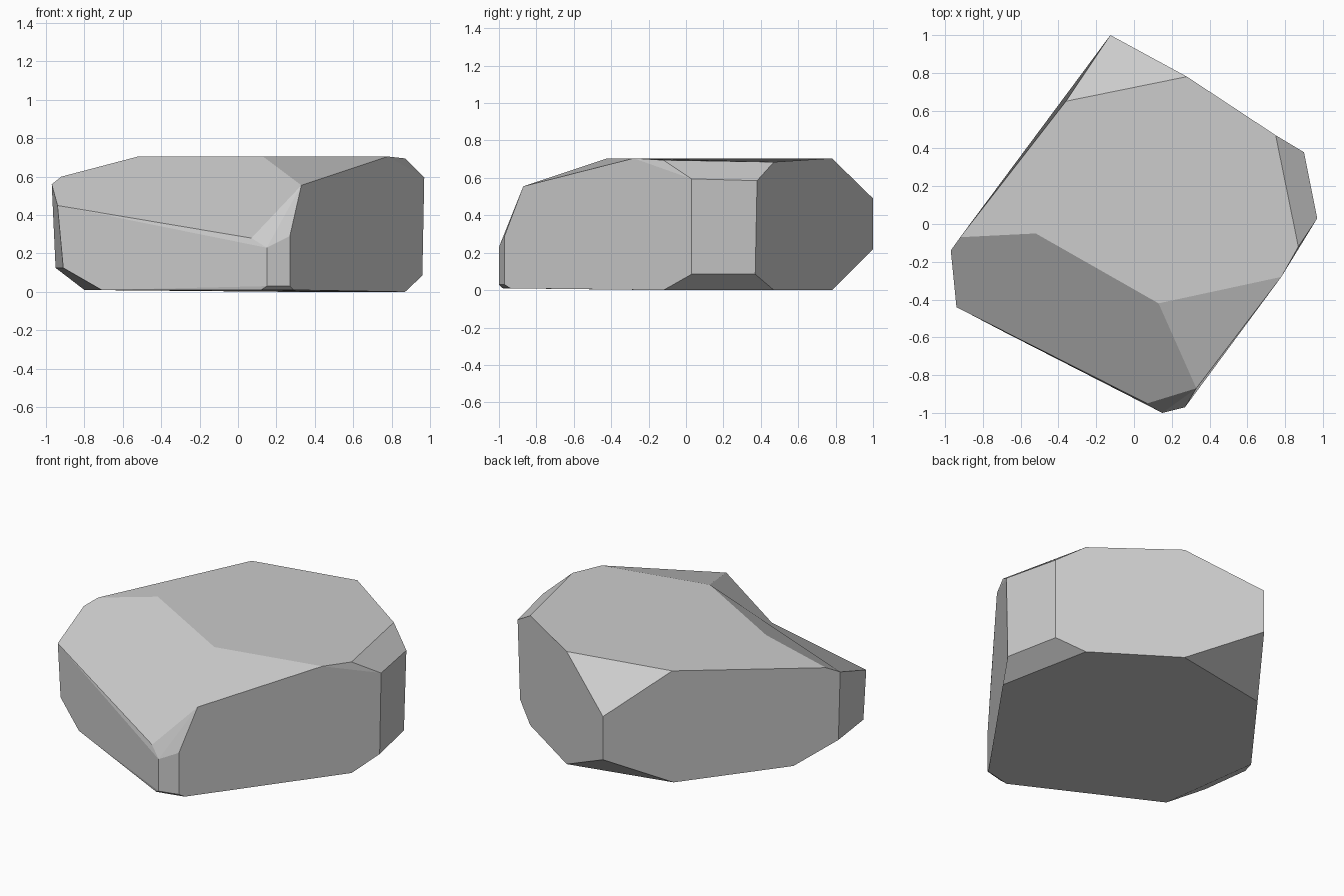
import bpy
import bmesh
import math

# Remove the default cube only
default_cube = bpy.data.objects.get("Cube")
if default_cube:
    bpy.data.objects.remove(default_cube, do_unlink=True)


def make_material(name, colour):
    material = bpy.data.materials.new(name)
    material.use_nodes = True
    material.diffuse_color = colour
    shader = material.node_tree.nodes.get("Principled BSDF")
    shader.inputs["Base Color"].default_value = colour
    return material


def merge_facet(mesh, corners):
    """Join the hull triangles spanning only these corners into one broad facet."""
    group = set(corners)
    faces = [f for f in mesh.faces if all(v in group for v in f.verts)]
    if len(faces) > 1:
        bmesh.ops.dissolve_faces(mesh, faces=faces, use_verts=False)


# Corners of the stone, grouped by area
ridge = [(-.52, -.05, .705), (.13, -.42, .705), (-.92, -.07, .6)]
slope_foot = [(-.97, -.14, .56), (-.94, -.44, .45), (.07, -.95, .28), (.33, -.87, .555)]
crown = [(.78, -.28, .705), (.87, -.12, .695), (.75, .47, .685),
         (.28, .78, .705), (-.36, .65, .705), (-.6, .3, .69)]
front_tip = [(.15, -1, .23), (.27, -.97, .29), (.29, -.94, .34),
             (.15, -1, .03), (.27, -.97, .03)]
side_panel = [(.97, .03, .595), (.9, .38, .585), (.96, .03, .085), (.89, .37, .085)]
back_tip = [(-.125, 1, .49), (-.125, 1, .22)]
left_end = [(-.95, -.15, .125), (-.91, -.455, .125)]
underside = [(-.8, .08, .01), (-.71, -.56, .01), (.12, -.98, .01), (.29, -.94, .01),
             (.87, -.12, 0), (.75, .47, 0), (.28, .78, 0), (-.37, .65, .01)]

# Wrap the corners in a convex shell
shell = bmesh.new()
areas = [[shell.verts.new(point) for point in area]
         for area in (ridge, slope_foot, crown, front_tip,
                      side_panel, back_tip, left_end, underside)]
bmesh.ops.convex_hull(shell, input=shell.verts[:])

# Broad chipped facets: front slope, top and underside
ridge_corners, foot_corners, crown_corners = areas[:3]
merge_facet(shell, ridge_corners + foot_corners)
merge_facet(shell, ridge_corners + crown_corners)
merge_facet(shell, areas[-1])

# Clean up the nearly flat side walls
bmesh.ops.dissolve_limit(shell, angle_limit=math.radians(10),
                         verts=shell.verts[:], edges=shell.edges[:])
bmesh.ops.recalc_face_normals(shell, faces=shell.faces[:])

stone_mesh = bpy.data.meshes.new("stone")
shell.to_mesh(stone_mesh)
shell.free()
stone_mesh.materials.append(make_material("light grey stone", (.6, .6, .6, 1)))
stone = bpy.data.objects.new("stone", stone_mesh)
bpy.context.scene.collection.objects.link(stone)
